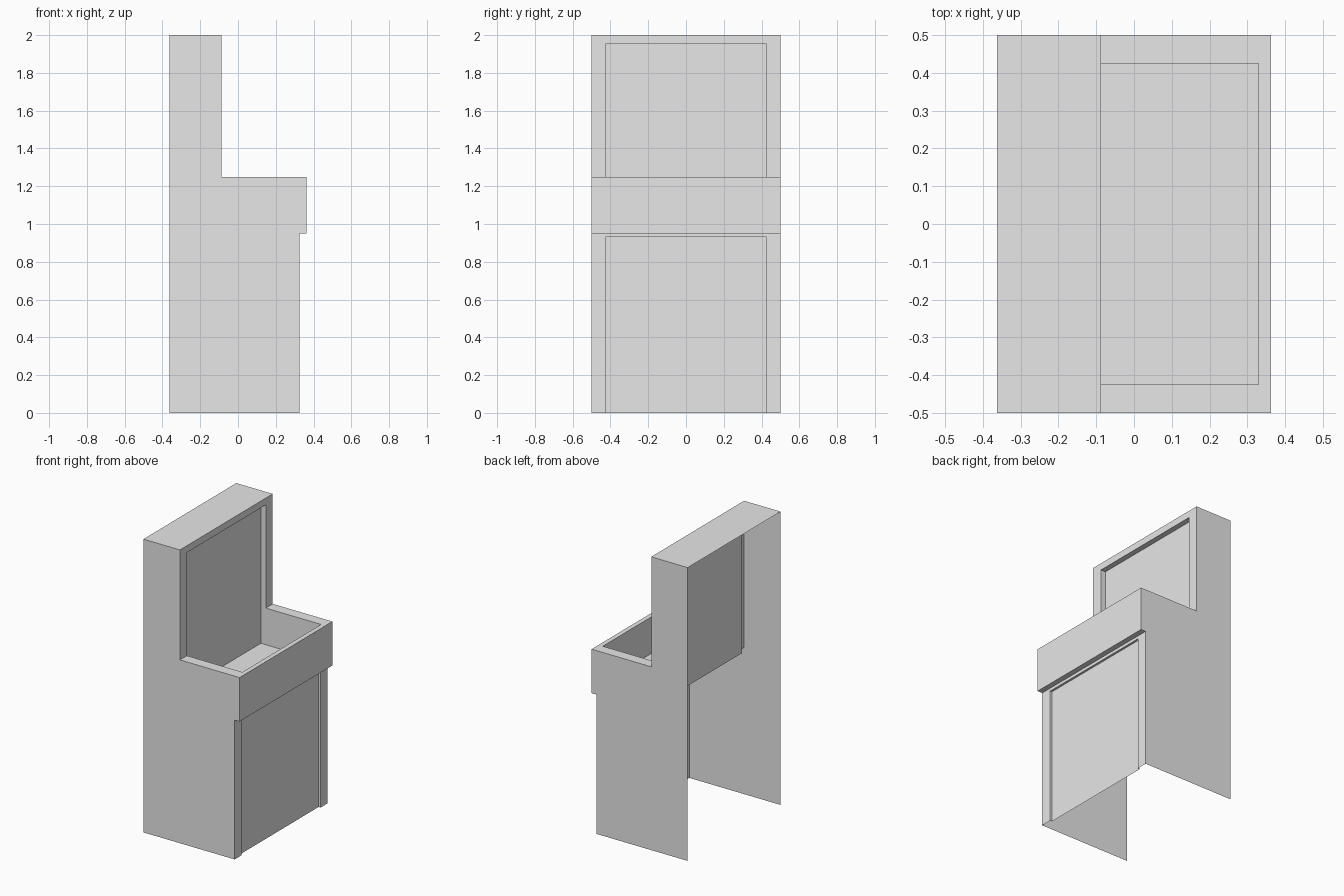
import bpy
import bmesh
from mathutils import Vector

if "Cube" in bpy.data.objects:
    bpy.data.objects.remove(bpy.data.objects["Cube"], do_unlink=True)

grey = bpy.data.materials.new("light_grey")
grey.use_nodes = True
colour = (0.8, 0.8, 0.8, 1)
grey.diffuse_color = colour
grey.node_tree.nodes["Principled BSDF"].inputs["Base Color"].default_value = colour

# Key planes of the cabinet
SIDE, INNER = 0.5, 0.425
BACK, SCREEN, BEZEL = -0.363, -0.125, -0.088
DOOR, BODY, LIP_IN, LIP = 0.31, 0.325, 0.33, 0.362
DOOR_TOP, LEDGE, FLOOR, RIM, SCREEN_TOP, TOP = 0.93, 0.95, 1.0, 1.25, 1.953, 2.0


def make(name, faces):
    """Build one sheet part from (corner points, facing direction) pairs."""
    bm = bmesh.new()
    for points, facing in faces:
        face = bm.faces.new([bm.verts.new(p) for p in points])
        face.normal_update()
        if face.normal.dot(Vector(facing)) < 0:
            face.normal_flip()
    bmesh.ops.remove_doubles(bm, verts=bm.verts, dist=0.0001)
    mesh = bpy.data.meshes.new(name)
    bm.to_mesh(mesh)
    bm.free()
    mesh.materials.append(grey)
    obj = bpy.data.objects.new(name, mesh)
    bpy.context.collection.objects.link(obj)


def upright(x, y0, y1, z0, z1, sign=1):
    return [(x, y0, z0), (x, y1, z0), (x, y1, z1), (x, y0, z1)], (sign, 0, 0)


def level(z, x0, x1, y0, y1, sign=1):
    return [(x0, y0, z), (x1, y0, z), (x1, y1, z), (x0, y1, z)], (0, 0, sign)


def cheek(y, x0, x1, z0, z1, sign):
    return [(x0, y, z0), (x1, y, z0), (x1, y, z1), (x0, y, z1)], (0, sign, 0)


def recess(x_in, x_out, z0, z_head, z1):
    """Frame with open foot and a panel set back behind it."""
    faces = [upright(x_in, -INNER, INNER, z0, z_head),
             upright(x_out, -SIDE, SIDE, z_head, z1),
             level(z_head, x_in, x_out, -INNER, INNER, -1)]
    for s in (-1, 1):
        faces += [upright(x_out, s * INNER, s * SIDE, z0, z_head),
                  cheek(s * INNER, x_in, x_out, z0, z_head, -s)]
    return faces


# Stepped side panels
profile = [(BACK, 0), (BODY, 0), (BODY, LEDGE), (LIP, LEDGE),
           (LIP, RIM), (BEZEL, RIM), (BEZEL, TOP), (BACK, TOP)]
for label, s in (("front_side_panel", -1), ("rear_side_panel", 1)):
    make(label, [([(x, s * SIDE, z) for x, z in profile], (0, s, 0))])

# Top cover and framed upper opening
make("top_cover", [level(TOP, BACK, BEZEL, -SIDE, SIDE)])
make("upper_recess", recess(SCREEN, BEZEL, FLOOR, SCREEN_TOP, TOP))

# Open tray: floor, inner walls and rim
tray = [level(FLOOR, SCREEN, LIP_IN, -INNER, INNER),
        upright(LIP_IN, -INNER, INNER, FLOOR, RIM, -1),
        level(RIM, LIP_IN, LIP, -SIDE, SIDE)]
for s in (-1, 1):
    tray += [cheek(s * INNER, BEZEL, LIP_IN, FLOOR, RIM, -s),
             level(RIM, BEZEL, LIP_IN, s * INNER, s * SIDE)]
make("tray", tray)

# Overhanging tray front and its underside
make("tray_front", [upright(LIP, -SIDE, SIDE, LEDGE, RIM),
                    level(LEDGE, BODY, LIP, -SIDE, SIDE, -1)])

# Lower framed panel
make("lower_recess", recess(DOOR, BODY, 0, DOOR_TOP, LEDGE))
